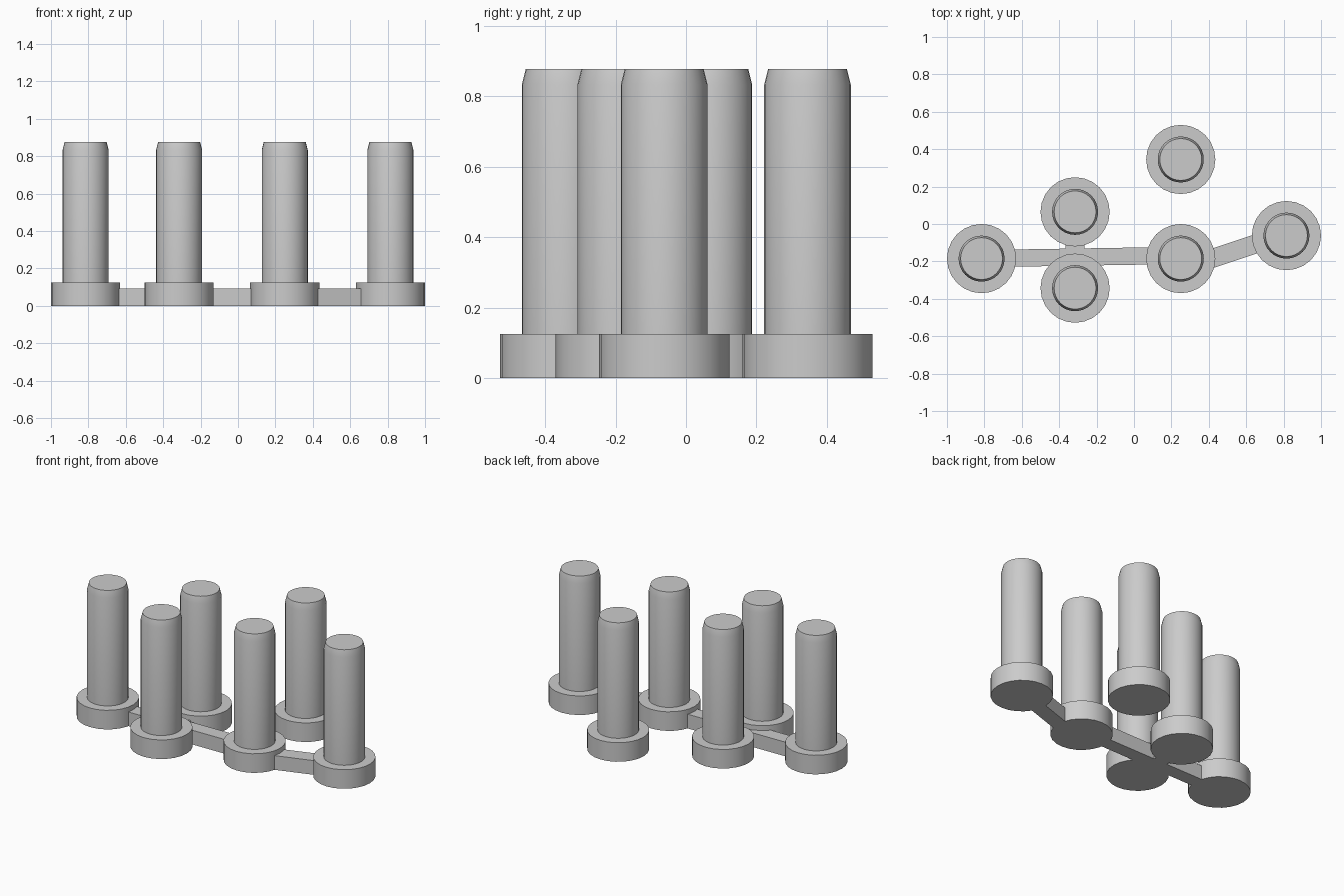
import bpy
import math
from mathutils import Vector

cube = bpy.data.objects.get("Cube")
if cube:
    bpy.data.objects.remove(cube, do_unlink=True)

grey = bpy.data.materials.new("light_grey")
grey.use_nodes = True
colour = (0.6, 0.6, 0.6, 1)
grey.diffuse_color = colour
grey.node_tree.nodes["Principled BSDF"].inputs["Base Color"].default_value = colour


def add_mesh(name, verts, faces):
    mesh = bpy.data.meshes.new(name)
    mesh.from_pydata(verts, [], faces)
    mesh.materials.append(grey)
    obj = bpy.data.objects.new(name, mesh)
    bpy.context.collection.objects.link(obj)
    return obj


def turned(name, centre, profile, sides):
    """Closed round solid from a (radius, height) profile, bottom to top."""
    verts = [(r * math.cos(math.tau * i / sides), r * math.sin(math.tau * i / sides), z)
             for r, z in profile for i in range(sides)]
    faces = [(k * sides + i, k * sides + (i + 1) % sides,
              (k + 1) * sides + (i + 1) % sides, (k + 1) * sides + i)
             for k in range(len(profile) - 1) for i in range(sides)]
    last = (len(profile) - 1) * sides
    faces += [tuple(reversed(range(sides))), tuple(range(last, last + sides))]
    obj = add_mesh(name, verts, faces)
    obj.location = (*centre, 0)
    bpy.ops.object.select_all(action="DESELECT")
    obj.select_set(True)
    bpy.context.view_layer.objects.active = obj
    bpy.ops.object.shade_smooth_by_angle(angle=math.radians(30))


def bar(name, start, end, width, height):
    """Flat connecting strip lying on the ground."""
    a, b = Vector(start), Vector(end)
    d = (b - a).normalized()
    side = Vector((-d.y, d.x)) * width / 2
    ring = [a - side, b - side, b + side, a + side]
    verts = [(p.x, p.y, z) for z in (0, height) for p in ring]
    faces = [(3, 2, 1, 0), (4, 5, 6, 7)]
    faces += [(i, (i + 1) % 4, (i + 1) % 4 + 4, i + 4) for i in range(4)]
    add_mesh(name, verts, faces)


# Pins standing on round bases
pins = {
    "right_end": (-0.815, -0.185),
    "right_back": (-0.315, 0.065),
    "right_front": (-0.315, -0.343),
    "left_back": (0.25, 0.345),
    "left_front": (0.25, -0.185),
    "left_end": (0.815, -0.062),
}
for place, centre in pins.items():
    turned(place + "_base", centre, [(0.185, 0), (0.185, 0.125)], 24)
    turned(place + "_pin", centre, [(0.123, 0.12), (0.123, 0.833), (0.112, 0.877)], 32)

# Strips joining the bases
bar("long_link", pins["right_end"], (0.25, -0.168), 0.092, 0.093)
bar("angled_link", (0.34, -0.21), (0.74, -0.077), 0.1, 0.093)
bar("short_link", (-0.315, -0.2), (-0.315, -0.08), 0.1, 0.093)
